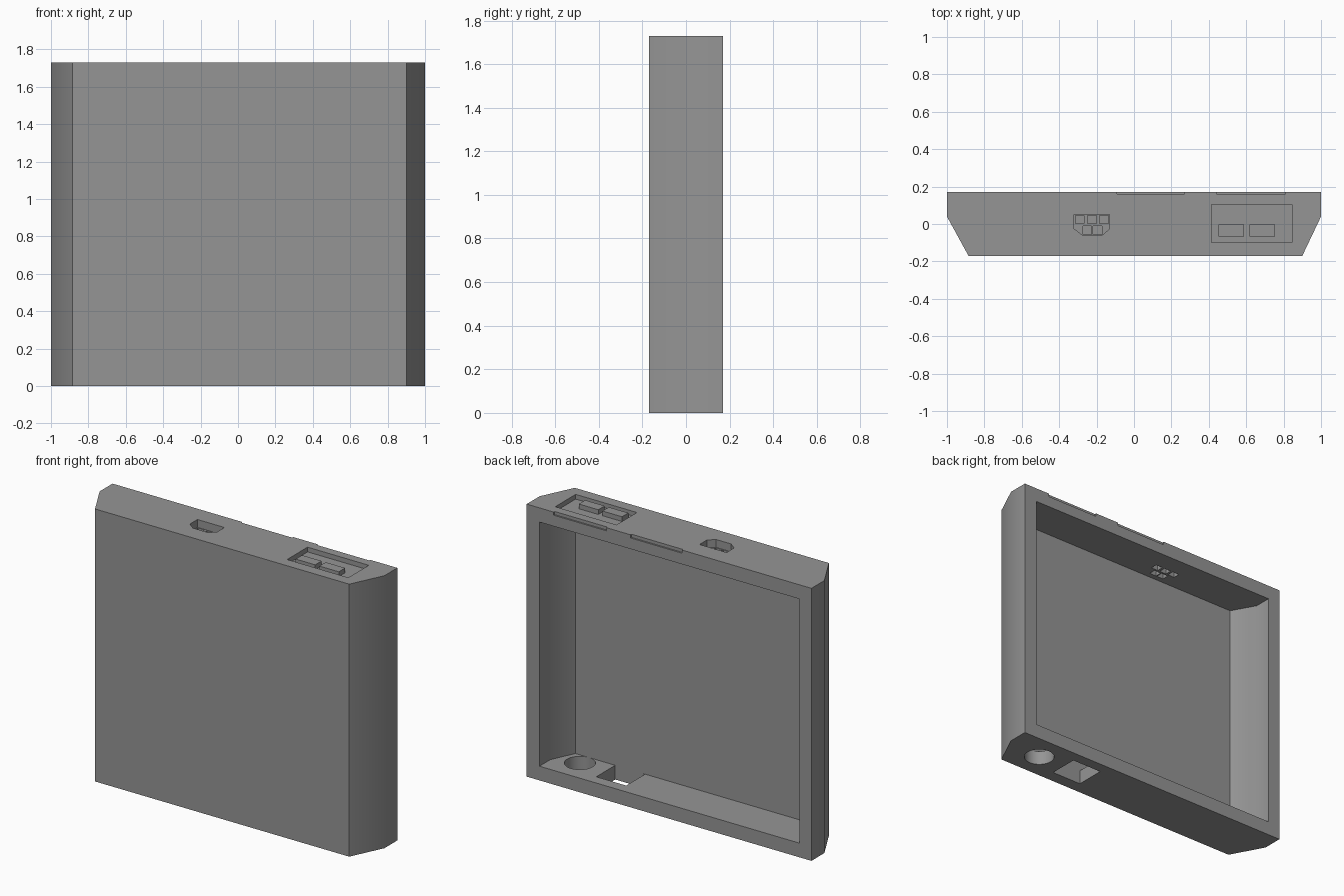
import bpy, bmesh, math

if "Cube" in bpy.data.objects:
    bpy.data.objects.remove(bpy.data.objects["Cube"])

H = 1.73      # overall height
WALL = 0.09   # floor and ceiling thickness

grey = bpy.data.materials.new("plain grey")
grey.diffuse_color = (0.3, 0.3, 0.3, 1)
grey.use_nodes = True
grey.node_tree.nodes["Principled BSDF"].inputs["Base Color"].default_value = grey.diffuse_color


def prism(name, outline, z0, z1):
    """Extrude an xy outline from z0 to z1."""
    bm = bmesh.new()
    face = bm.faces.new([bm.verts.new((x, y, z0)) for x, y in outline])
    top = bmesh.ops.extrude_face_region(bm, geom=[face])["geom"]
    bmesh.ops.translate(bm, vec=(0, 0, z1 - z0),
                        verts=[v for v in top if isinstance(v, bmesh.types.BMVert)])
    bmesh.ops.recalc_face_normals(bm, faces=bm.faces)
    mesh = bpy.data.meshes.new(name)
    bm.to_mesh(mesh)
    bm.free()
    mesh.materials.append(grey)
    ob = bpy.data.objects.new(name, mesh)
    bpy.context.collection.objects.link(ob)
    return ob


def block(name, x0, x1, y0, y1, z0, z1):
    return prism(name, [(x0, y0), (x1, y0), (x1, y1), (x0, y1)], z0, z1)


def cut(target, cutters):
    """Subtract each cutter from the target, then remove it."""
    for cutter in cutters:
        mod = target.modifiers.new("cut", 'BOOLEAN')
        mod.operation, mod.solver, mod.object = 'DIFFERENCE', 'EXACT', cutter
        bpy.context.view_layer.objects.active = target
        bpy.ops.object.modifier_apply(modifier=mod.name)
        bpy.data.objects.remove(cutter)


# Housing: tray with chamfered front corners and an open back
housing = prism("housing", [(-1, .17), (-1, .04), (-.885, -.17),
                            (.9, -.17), (1, .04), (1, .17)], 0, H)
cavity = prism("cavity", [(-.915, .3), (-.915, .06), (-.83, -.09),
                          (.84, -.09), (.91, .06), (.91, .3)], WALL, H - WALL)
circle = [(.745 + .09 * math.cos(i * math.tau / 48), .09 * math.sin(i * math.tau / 48))
          for i in range(48)]
cut(housing, [
    cavity,
    prism("round_hole", circle, -.1, WALL + .05),
    block("square_hole", .35, .56, -.0899, .10, -.1, WALL + .05),
    block("switch_recess", .415, .845, -.10, .105, H - .03, H + .1),
    block("inlet_opening", -.37, -.085, -.0899, .085, H - WALL - .05, H + .1),
    block("latch_notch_a", -.09, .27, .16, .3, H - .02, H + .1),
    block("latch_notch_b", .44, .81, .16, .3, H - .02, H + .1),
])

# Power inlet: flush plate with a keyed recess and five pin holes
inlet = block("power_inlet", -.37, -.085, -.0899, .085, H - WALL, H)
recess = prism("inlet_recess", [(-.32, .05), (-.13, .05), (-.13, -.025), (-.17, -.06),
                                (-.275, -.06), (-.32, -.025)], H - .05, H + .1)
pins = [(-.29, .024), (-.225, .024), (-.16, .024), (-.25, -.033), (-.195, -.033)]
cut(inlet, [recess] + [block("pin_hole", x - .024, x + .024, y - .022, y + .022,
                               H - .2, H - .03) for x, y in pins])

# Switch buttons standing in the recess
buttons = [block("switch_button_" + n, x, x + .137, -.067, -.003, H - .031, H)
           for n, x in (("left", .452), ("right", .618))]

# Smooth the shallow side bends, keep the other edges sharp
bpy.ops.object.select_all(action='DESELECT')
for ob in [housing, inlet] + buttons:
    ob.select_set(True)
bpy.context.view_layer.objects.active = housing
bpy.ops.object.shade_smooth_by_angle(angle=math.radians(30))
